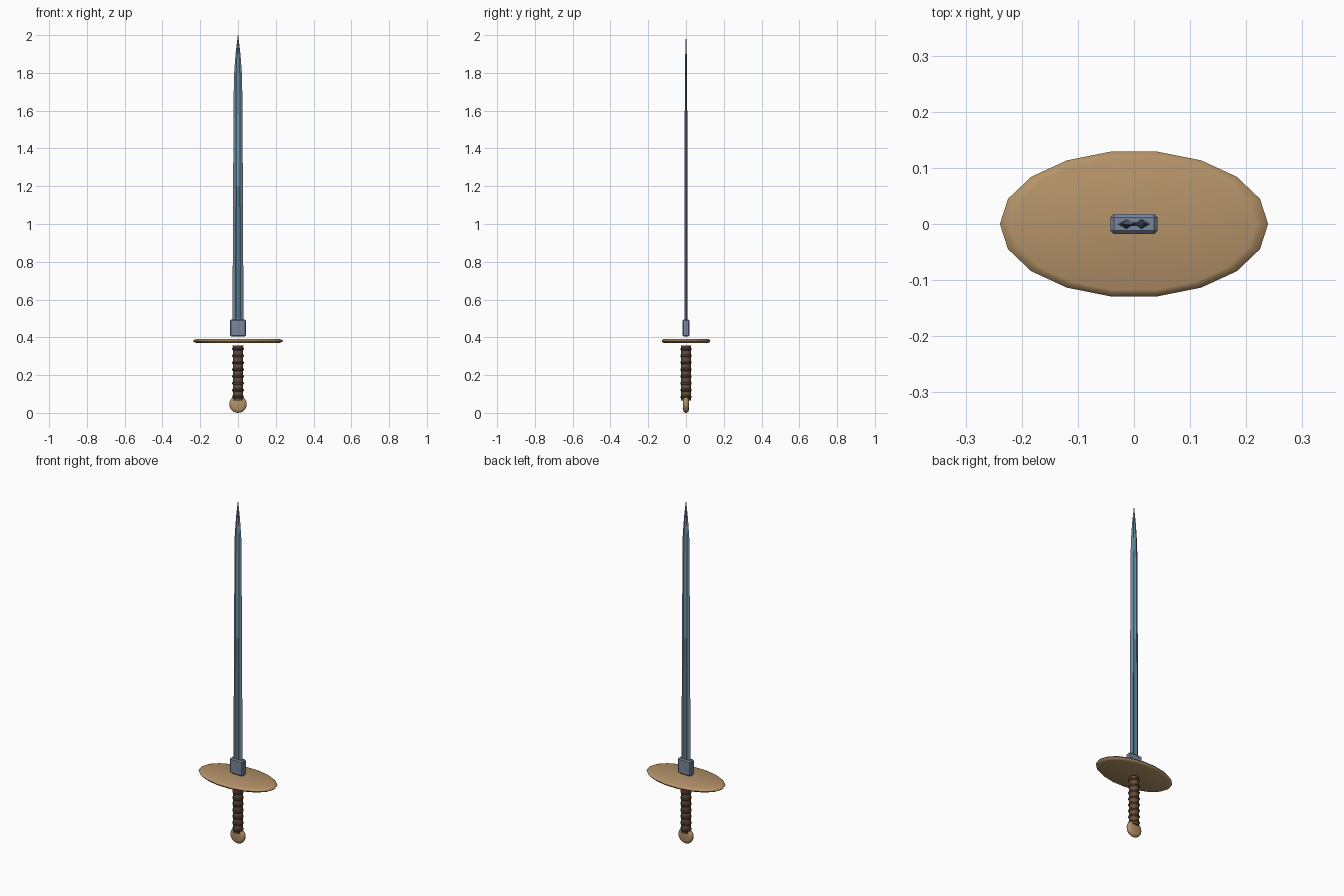
import bpy, bmesh, math

if "Cube" in bpy.data.objects:
    bpy.data.objects.remove(bpy.data.objects["Cube"])


def material(name, rgb):
    m = bpy.data.materials.new(name)
    m.diffuse_color = (*rgb, 1)
    m.use_nodes = True
    m.node_tree.nodes["Principled BSDF"].inputs["Base Color"].default_value = m.diffuse_color
    return m


steel = material("steel", (0.19, 0.24, 0.34))
glow = material("blue_inlay", (0.10, 0.40, 0.50))
brass = material("brass", (0.46, 0.29, 0.14))
leather = material("leather", (0.14, 0.075, 0.045))


def finish(name, bm, mats, smooth=None):
    bmesh.ops.remove_doubles(bm, verts=bm.verts, dist=1e-5)
    bmesh.ops.recalc_face_normals(bm, faces=bm.faces)
    me = bpy.data.meshes.new(name)
    bm.to_mesh(me)
    bm.free()
    for m in mats:
        me.materials.append(m)
    ob = bpy.data.objects.new(name, me)
    bpy.context.collection.objects.link(ob)
    if smooth:
        bpy.ops.object.select_all(action='DESELECT')
        ob.select_set(True)
        bpy.context.view_layer.objects.active = ob
        bpy.ops.object.shade_smooth_by_angle(angle=math.radians(smooth))
    return ob


def loft(rings, inlay=()):
    """Skin a stack of point rings, capping both ends."""
    bm = bmesh.new()
    rows = [[bm.verts.new(p) for p in ring] for ring in rings]
    n = len(rows[0])
    for a, b in zip(rows, rows[1:]):
        for i in range(n):
            j = (i + 1) % n
            f = bm.faces.new((a[i], a[j], b[j], b[i]))
            f.material_index = 1 if i in inlay else 0
    bm.faces.new(rows[0])
    bm.faces.new(rows[-1])
    return bm


def oval(rx, ry, z, n):
    return [(rx * math.cos(2 * math.pi * i / n), ry * math.sin(2 * math.pi * i / n), z)
            for i in range(n)]


# Blade: fullered double-diamond section tapering to a point
def blade_ring(w, t, z):
    g = 0.35 * t
    half = [(w, 0), (0.45 * w, t), (0.17 * w, g), (-0.17 * w, g), (-0.45 * w, t)]
    return [(x, y, z) for x, y in half] + [(-x, -y, z) for x, y in half]


stations = [(0.033, 0.009, 0.43), (0.029, 0.009, 0.50), (0.026, 0.008, 1.2),
            (0.022, 0.006, 1.78), (0.013, 0.004, 1.90), (0.001, 0.0006, 2.0)]
finish("blade", loft([blade_ring(*s) for s in stations], inlay=(2, 7)), [steel, glow])

# Blade collar: bevelled block
bm = bmesh.new()
bmesh.ops.create_cube(bm, size=1)
for v in bm.verts:
    v.co = (v.co.x * 0.084, v.co.y * 0.036, v.co.z * 0.09 + 0.449)
bmesh.ops.bevel(bm, geom=bm.edges[:], offset=0.006, segments=1, affect='EDGES')
finish("blade_collar", bm, [steel])

# Guard: thin 18-sided oval disc with a tapered rim
profile = [(0.91, -0.011), (0.96, -0.008), (1, 0), (0.96, 0.008), (0.91, 0.011)]
finish("guard", loft([oval(0.239 * s, 0.131 * s, 0.381 + dz, 18) for s, dz in profile]),
       [brass], 50)

# Grip: wrapped handle with evenly spaced ridges
rings = [oval(0.027, 0.026, 0.066, 16)]
turns = 8
pitch = 0.291 / turns
for k in range(turns):
    z = 0.066 + pitch * k
    for f, r in ((0.3, 0.0275), (0.42, 0.031), (0.58, 0.031), (0.7, 0.0275)):
        rings.append(oval(r, r * 0.97, z + pitch * f, 16))
rings.append(oval(0.028, 0.027, 0.357, 16))
finish("grip", loft(rings), [leather], 30)

# Pommel: rounded coin facing front and back
bm = loft([oval(r, r, d, 24) for r, d in
           ((0.030, -0.015), (0.040, -0.012), (0.045, -0.006), (0.046, 0),
            (0.045, 0.006), (0.040, 0.012), (0.030, 0.015))])
for v in bm.verts:
    x, y, z = v.co
    v.co = (x, z, y + 0.046)
finish("pommel", bm, [brass], 50)
